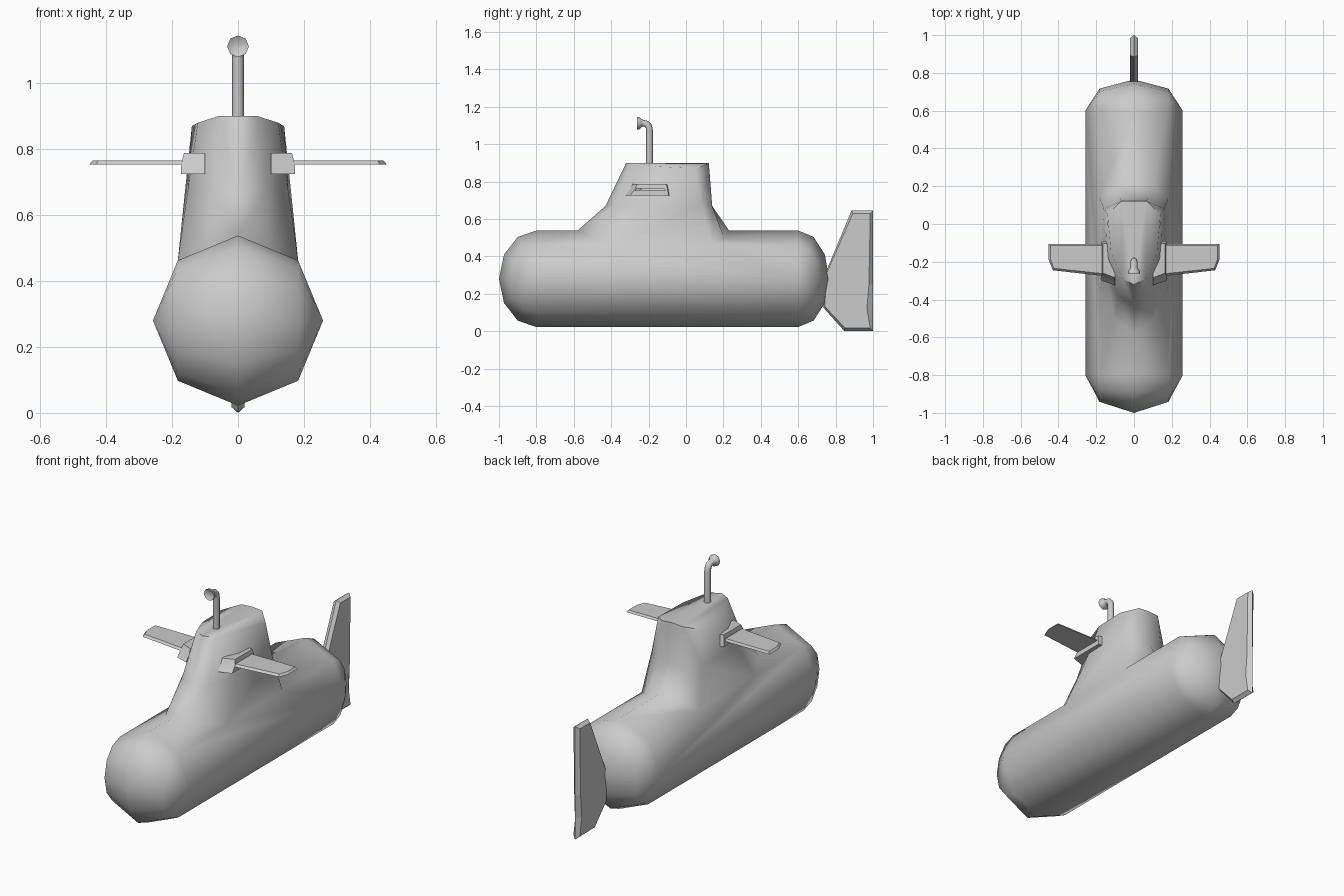
import bpy, bmesh
from math import sin, cos, pi, radians

if "Cube" in bpy.data.objects:
    bpy.data.objects.remove(bpy.data.objects["Cube"])


def build(name, faces, mirror=False, smooth=None):
    """Make an object from faces given as coordinate loops, welding shared points."""
    bm = bmesh.new()
    loops = list(faces)
    if mirror:
        loops += [[(-x, y, z) for x, y, z in f] for f in faces]
    for f in loops:
        bm.faces.new([bm.verts.new(p) for p in f])
    bmesh.ops.remove_doubles(bm, verts=bm.verts, dist=0.0005)
    bmesh.ops.dissolve_degenerate(bm, edges=bm.edges, dist=0.0005)
    bmesh.ops.recalc_face_normals(bm, faces=bm.faces)
    me = bpy.data.meshes.new(name)
    bm.to_mesh(me)
    bm.free()
    ob = bpy.data.objects.new(name, me)
    bpy.context.collection.objects.link(ob)
    if smooth:
        bpy.ops.object.select_all(action='DESELECT')
        ob.select_set(True)
        bpy.context.view_layer.objects.active = ob
        bpy.ops.object.shade_smooth_by_angle(angle=radians(smooth))
    return ob


def strip(a, b, closed=False):
    """Quads between two rows of points."""
    n = len(a)
    return [[a[i], a[(i + 1) % n], b[(i + 1) % n], b[i]]
            for i in range(n if closed else n - 1)]


# Hull half: octagonal tube with rounded ends
R, CZ = 0.258, 0.28


def cap(y, depth):
    rows = []
    for lat in (0, pi / 4):
        rows.append([(R * sin(lat), y + depth * cos(lat) * cos(e),
                      CZ + R * cos(lat) * sin(e))
                     for e in [pi / 2 - k * pi / 6 for k in range(7)]])
    pole = (R, y, CZ)
    tips = [[rows[1][i], rows[1][i + 1], pole] for i in range(6)]
    return rows, pole, strip(*rows) + tips


front, fpole, ffaces = cap(-0.8, -0.2)
rear, rpole, rfaces = cap(0.6, 0.165)
faces = ffaces + rfaces

# Tower rings, front centre round to rear centre
base = [(0, -.58, .538), (.1, -.51, .497), (front[1][0][0], -.36, front[1][0][2]),
        (front[1][0][0], .14, front[1][0][2]), (.1, .205, .497), (0, .23, .538)]
mid = [(0, -.43, .67), (.085, -.38, .67), (.152, -.23, .68),
       (.16, .08, .68), (.075, .14, .67), (0, .14, .67)]
top = [(0, -.32, .9), (.06, -.29, .9), (.122, -.15, .88),
       (.14, .05, .87), (.066, .122, .895), (0, .122, .9)]
faces += strip(base, mid) + strip(mid, top)
faces += [[top[0], top[1], top[4], top[5]], [top[1], top[2], top[3], top[4]]]

# Hull side panels, with the deck opened around the tower
A, B, C, D = front[0][0], front[1][0], rear[1][0], rear[0][0]
faces += [[A, B, base[2], base[1], base[0]],
          [base[5], base[4], base[3], C, D],
          [fpole, rpole, C, base[3], base[2], B],
          [fpole, rpole, rear[1][6], front[1][6]],
          [front[1][6], rear[1][6], rear[0][6], front[0][6]]]
build("hull_and_tower", faces, mirror=True, smooth=66)

# Dive plane mounts: flared blocks on the tower sides
rows = [[(x, y, z) for x, y in ((.10, y0), (xo, y0 + .025), (xo, y1 - .01), (.10, y1))]
        for z, xo, y0, y1 in ((.725, .173, -.325, -.082), (.755, .172, -.30, -.088),
                              (.788, .164, -.285, -.095))]
blocks = strip(rows[0], rows[1], True) + strip(rows[1], rows[2], True) + [rows[0], rows[2]]
build("plane_mounts", blocks, mirror=True, smooth=40)

# Dive planes: thin fins with chamfered edges
outline = [(.13, -.277), (.165, -.275), (.43, -.245), (.452, -.19), (.452, -.107), (.13, -.107)]
inner = [(.13, -.265), (.165, -.263), (.424, -.235), (.442, -.187), (.442, -.115), (.13, -.115)]
low = [(x, y, .753) for x, y in outline]
high = [(x, y, .765) for x, y in inner]
build("dive_planes", strip(low, high, True) + [low, high], mirror=True)

# Rudder: flat plate narrowing to a ridge all round
rim = [(.735, .125), (.845, .002), (1, 0), (1, .12), (1, .25), (1, .645), (.885, .645), (.745, .31)]
plate = [(.742, .132), (.85, .018), (.985, .018), (.967, .12), (.978, .25),
         (.985, .63), (.892, .63), (.752, .31)]
edge = [(0, y, z) for y, z in rim]
side = [(.02, y, z) for y, z in plate]
build("rudder", strip(edge, side, True) + [side], mirror=True)

# Periscope: bent tube, flared eyepiece and recessed lens
path = [(-.195, .88, 0, .018), (-.195, 1.075, 0, .018), (-.199, 1.095, 30, .018),
        (-.211, 1.108, 60, .018), (-.228, 1.112, 90, .018), (-.238, 1.112, 90, .021),
        (-.250, 1.112, 90, .033), (-.261, 1.112, 90, .033), (-.252, 1.112, 90, .018)]
rings = []
for y, z, tilt, r in path:
    t = radians(tilt)
    rings.append([(r * cos(a), y + r * sin(a) * cos(t), z + r * sin(a) * sin(t))
                  for a in [k * pi / 4 for k in range(8)]])
tube = [q for a, b in zip(rings, rings[1:]) for q in strip(a, b, True)]
build("periscope", tube + [rings[0], rings[-1]], smooth=50)
